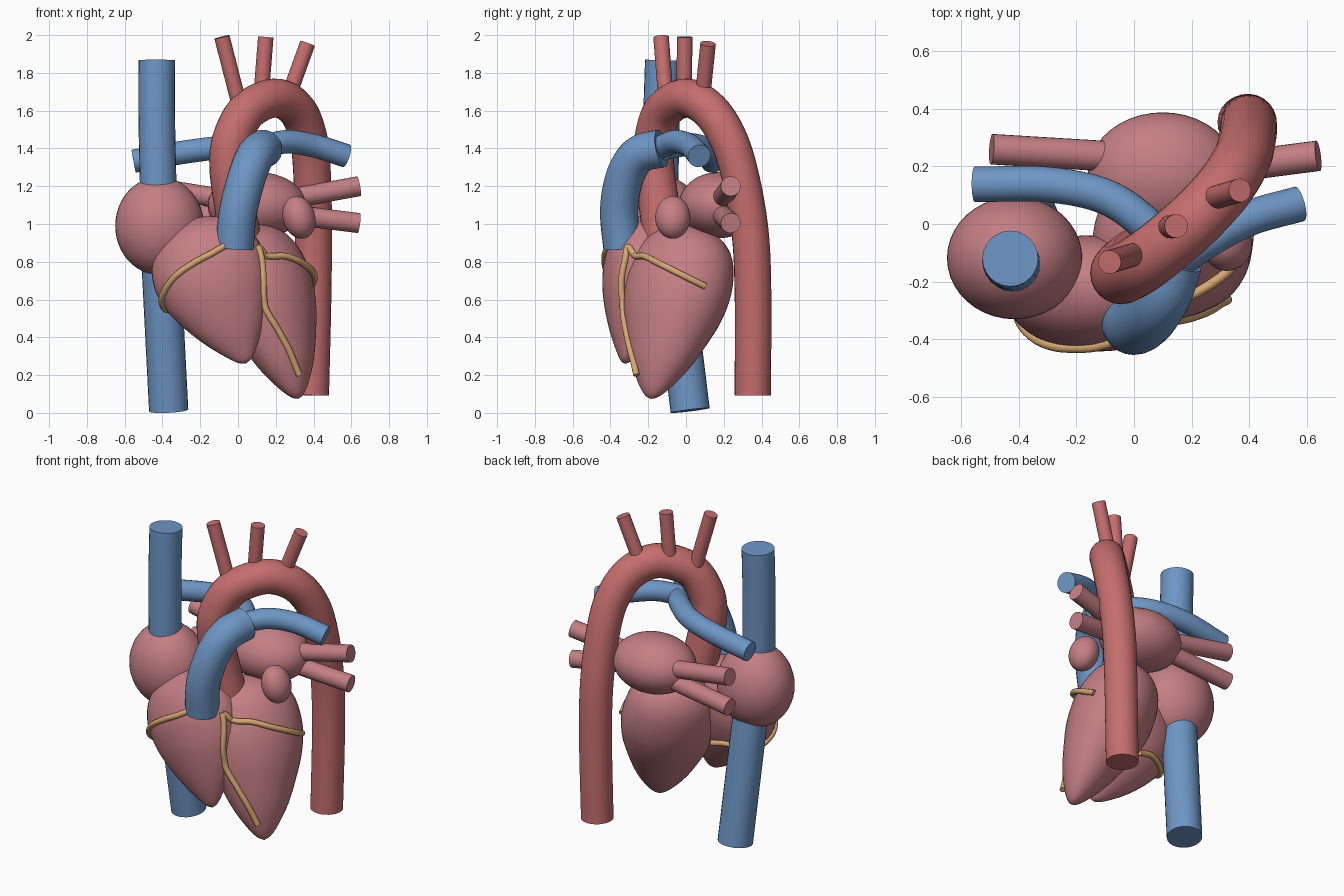
import bpy, bmesh, math
from mathutils import Vector, Matrix
from mathutils.bvhtree import BVHTree

cube = bpy.data.objects.get("Cube")
if cube:
    bpy.data.objects.remove(cube, do_unlink=True)


def material(name, rgb):
    m = bpy.data.materials.new(name)
    m.use_nodes = True
    m.diffuse_color = (*rgb, 1)
    m.node_tree.nodes["Principled BSDF"].inputs["Base Color"].default_value = (*rgb, 1)
    return m


MUSCLE = material("muscle pink", (0.55, 0.21, 0.23))
ARTERY = material("artery red", (0.56, 0.155, 0.155))
VEIN = material("vein blue", (0.155, 0.305, 0.56))
CORONARY = material("coronary tan", (0.67, 0.39, 0.17))


def finish(name, bm, mat):
    bmesh.ops.recalc_face_normals(bm, faces=bm.faces)
    mesh = bpy.data.meshes.new(name)
    bm.to_mesh(mesh)
    bm.free()
    mesh.materials.append(mat)
    ob = bpy.data.objects.new(name, mesh)
    bpy.context.collection.objects.link(ob)
    bpy.ops.object.select_all(action="DESELECT")
    ob.select_set(True)
    bpy.context.view_layer.objects.active = ob
    bpy.ops.object.shade_smooth_by_angle(angle=math.radians(40))
    return ob


def spline(points, steps=8):
    """Smooth path through the points (Catmull-Rom)."""
    p = [Vector(q) for q in points]
    if len(p) == 2:
        return p
    p = [2 * p[0] - p[1]] + p + [2 * p[-1] - p[-2]]
    path = []
    for a, b, c, d in zip(p, p[1:], p[2:], p[3:]):
        for i in range(steps):
            t = i / steps
            path.append(0.5 * (2 * b + (c - a) * t + (2 * a - 5 * b + 4 * c - d) * t ** 2
                               + (3 * b - a - 3 * c + d) * t ** 3))
    return path + [p[-2]]


def loft(bm, rings):
    n = len(rings[0])
    for r, s in zip(rings, rings[1:]):
        for i in range(n):
            j = (i + 1) % n
            bm.faces.new((r[i], r[j], s[j], s[i]))
    bm.faces.new(rings[0])
    bm.faces.new(rings[-1])


def tube(name, path, radius, mat, sides=24, taper=1.0):
    """Round vessel with flat ends along a path."""
    bm = bmesh.new()
    rings = []
    last = len(path) - 1
    normal = (path[1] - path[0]).orthogonal()
    for i, p in enumerate(path):
        along = (path[min(i + 1, last)] - path[max(i - 1, 0)]).normalized()
        normal = (normal - along * normal.dot(along)).normalized()
        side = along.cross(normal)
        r = radius * (1 + (taper - 1) * i / last)
        angles = [math.tau * k / sides for k in range(sides)]
        rings.append([bm.verts.new(p + r * (math.cos(a) * normal + math.sin(a) * side))
                      for a in angles])
    loft(bm, rings)
    return finish(name, bm, mat)


def ellipsoid(name, centre, radii, mat, tilt=0):
    bm = bmesh.new()
    bmesh.ops.create_uvsphere(bm, u_segments=40, v_segments=24, radius=1)
    bm.transform(Matrix.Translation(centre) @ Matrix.Rotation(tilt, 4, "Y")
                 @ Matrix.Diagonal((*radii, 1)))
    return finish(name, bm, mat)


def ventricle(name, base, apex, profile, depth, twist=0):
    """Teardrop turned around the line from base to apex, with an oval section."""
    base, apex = Vector(base), Vector(apex)
    along = (apex - base).normalized()
    across = Vector((0, 1, 0)).cross(along).normalized()
    across.rotate(Matrix.Rotation(-twist, 3, along))
    back = along.cross(across)
    n = 40
    bm = bmesh.new()
    rings = []
    for q in spline([(t, r, 0) for t, r in profile], 4):
        centre, r = base.lerp(apex, q.x), max(q.y, 0.002)
        rings.append([bm.verts.new(centre + r * (across * math.cos(math.tau * k / n)
                                                 + back * depth * math.sin(math.tau * k / n)))
                      for k in range(n)])
    loft(bm, rings)
    return finish(name, bm, MUSCLE)


# Ventricles
right_ventricle = ventricle(
    "right_ventricle", (-0.26, -0.195, 1.02), (0.045, -0.325, 0.263),
    [(0, 0), (0.02, 0.09), (0.08, 0.195), (0.18, 0.268), (0.33, 0.305), (0.5, 0.285),
     (0.65, 0.233), (0.8, 0.16), (0.92, 0.085), (0.98, 0.038), (1, 0)], 0.65)
left_ventricle = ventricle(
    "left_ventricle", (0.035, 0.04, 0.985), (0.32, -0.188, 0.075),
    [(0, 0), (0.02, 0.085), (0.08, 0.17), (0.18, 0.223), (0.34, 0.245), (0.5, 0.228),
     (0.65, 0.187), (0.8, 0.135), (0.92, 0.075), (0.98, 0.033), (1, 0)], 1.22,
    math.radians(-32))

# Atria
ellipsoid("right_atrium", (-0.415, -0.118, 0.99), (0.235, 0.213, 0.26), MUSCLE)
ellipsoid("left_atrium", (0.1, 0.175, 1.1), (0.26, 0.213, 0.175), MUSCLE)
ellipsoid("left_auricle", (0.323, -0.07, 1.035), (0.085, 0.093, 0.115), MUSCLE, math.radians(-16))

# Great veins
tube("upper_vena_cava", spline([(-0.43, -0.12, 1.867), (-0.43, -0.13, 1.55), (-0.42, -0.14, 1.1)]),
     0.097, VEIN)
tube("lower_vena_cava", spline([(-0.41, -0.08, 0.85), (-0.367, 0.022, 0.013)]), 0.104, VEIN)

# Aorta with its three branches
tube("aorta", spline([
    (0.03, -0.11, 0.85), (-0.015, -0.14, 1.08), (-0.045, -0.168, 1.3), (-0.03, -0.168, 1.45),
    (0.05, -0.12, 1.6), (0.195, 0.0, 1.667), (0.308, 0.12, 1.608), (0.372, 0.22, 1.46),
    (0.393, 0.288, 1.25), (0.399, 0.34, 0.95), (0.397, 0.355, 0.6), (0.386, 0.353, 0.093)]),
    0.109, ARTERY, taper=0.88)
for name, start, end in (
        ("front_arch_branch", (0.02, -0.1, 1.58), (-0.085, -0.132, 1.99)),
        ("middle_arch_branch", (0.12, -0.01, 1.65), (0.147, -0.007, 1.99)),
        ("rear_arch_branch", (0.24, 0.08, 1.6), (0.368, 0.117, 1.955))):
    tube(name, spline([start, end]), 0.041, ARTERY)

# Pulmonary trunk and its two arteries
tube("pulmonary_trunk", spline([
    (-0.018, -0.337, 0.875), (-0.002, -0.354, 1.05), (0.03, -0.34, 1.19), (0.066, -0.3, 1.305),
    (0.103, -0.235, 1.375), (0.138, -0.13, 1.4)]), 0.101, VEIN)
tube("left_pulmonary_artery", spline([
    (0.12, -0.15, 1.4), (0.25, -0.06, 1.435), (0.4, 0.02, 1.415), (0.575, 0.07, 1.36)]),
    0.062, VEIN)
tube("right_pulmonary_artery", spline([
    (0.14, -0.12, 1.4), (0.04, 0.0, 1.42), (-0.1, 0.095, 1.405), (-0.3, 0.137, 1.378),
    (-0.553, 0.138, 1.332)]), 0.062, VEIN)

# Pulmonary veins, two on each side
for level, z_in, z_out in (("upper", 1.12, 1.2), ("lower", 1.06, 1.005)):
    tube("left_%s_pulmonary_vein" % level,
         spline([(0.2, 0.18, z_in), (0.64, 0.237, z_out)]), 0.053, MUSCLE)
    tube("right_%s_pulmonary_vein" % level,
         spline([(0, 0.23, z_in), (-0.495, 0.26, z_out)]), 0.053, MUSCLE)

# Coronary vessels, lifted onto the ventricle surfaces
surfaces = [BVHTree.FromPolygons([v.co for v in ob.data.vertices],
                                 [p.vertices for p in ob.data.polygons])
            for ob in (right_ventricle, left_ventricle)]


def lifted(p):
    for tree in surfaces:
        spot, normal, _, _ = tree.find_nearest(p)
        if (p - spot).dot(normal) < 0.004:
            p = spot + normal * 0.004
    return p


for name, points in (
        ("right_coronary", [(-0.05, -0.37, 0.885), (-0.13, -0.41, 0.845), (-0.24, -0.43, 0.79),
                            (-0.34, -0.4, 0.715), (-0.4, -0.33, 0.62), (-0.39, -0.25, 0.56),
                            (-0.32, -0.16, 0.55), (-0.22, -0.1, 0.56), (-0.12, -0.09, 0.54)]),
        ("front_descending_coronary", [(0.078, -0.29, 0.87), (0.1, -0.305, 0.8),
                                       (0.1, -0.32, 0.68), (0.135, -0.325, 0.57),
                                       (0.21, -0.31, 0.44), (0.27, -0.29, 0.33),
                                       (0.325, -0.262, 0.2)]),
        ("circumflex_coronary", [(0.078, -0.29, 0.865), (0.16, -0.265, 0.83), (0.25, -0.22, 0.83),
                                 (0.33, -0.16, 0.8), (0.39, -0.07, 0.755), (0.405, 0.02, 0.71),
                                 (0.385, 0.1, 0.67)])):
    tube(name, [lifted(p) for p in spline(points, 5)], 0.0175, CORONARY, 12)
